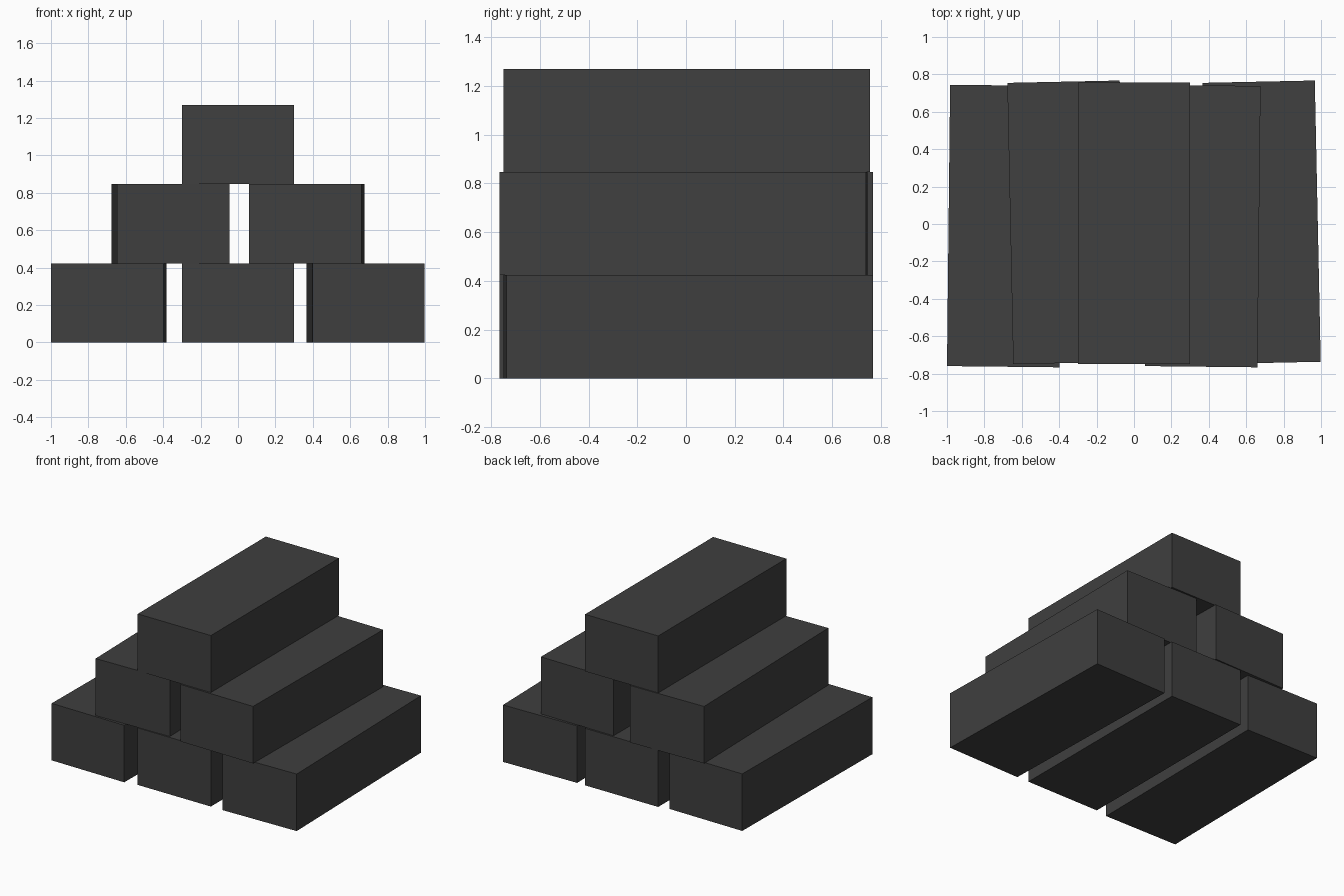
import bpy
import bmesh
from mathutils import Matrix, Vector

cube = bpy.data.objects.get("Cube")
if cube:
    bpy.data.objects.remove(cube, do_unlink=True)

WIDTH, LENGTH, HEIGHT = 0.601, 1.504, 0.4235

# Single dark grey colour
grey = bpy.data.materials.new("dark_grey")
grey.use_nodes = True
colour = (0.05, 0.05, 0.05, 1)
grey.diffuse_color = colour
grey.node_tree.nodes["Principled BSDF"].inputs["Base Color"].default_value = colour


def add_block(name, x, y, row, turn):
    """One rectangular block on the given row, turned slightly about z."""
    mesh = bpy.data.meshes.new(name)
    bm = bmesh.new()
    bmesh.ops.create_cube(bm, size=1)
    bmesh.ops.scale(bm, vec=Vector((WIDTH, LENGTH, HEIGHT)), verts=bm.verts)
    bm.to_mesh(mesh)
    bm.free()
    mesh.materials.append(grey)
    block = bpy.data.objects.new(name, mesh)
    block.matrix_world = (Matrix.Translation((x, y, (row + 0.5) * HEIGHT))
                          @ Matrix.Rotation(turn, 4, "Z"))
    bpy.context.collection.objects.link(block)


# Bottom row of three blocks
add_block("bottom_right_block", -0.691, -0.011, 0, -0.011)
add_block("bottom_middle_block", 0, 0.004, 0, 0)
add_block("bottom_left_block", 0.682, 0.009, 0, 0.021)

# Middle row of two blocks
add_block("middle_right_block", -0.361, 0.009, 1, 0.021)
add_block("middle_left_block", 0.368, -0.011, 1, -0.011)

# Single block on top
add_block("top_block", 0, 0.004, 2, 0)
